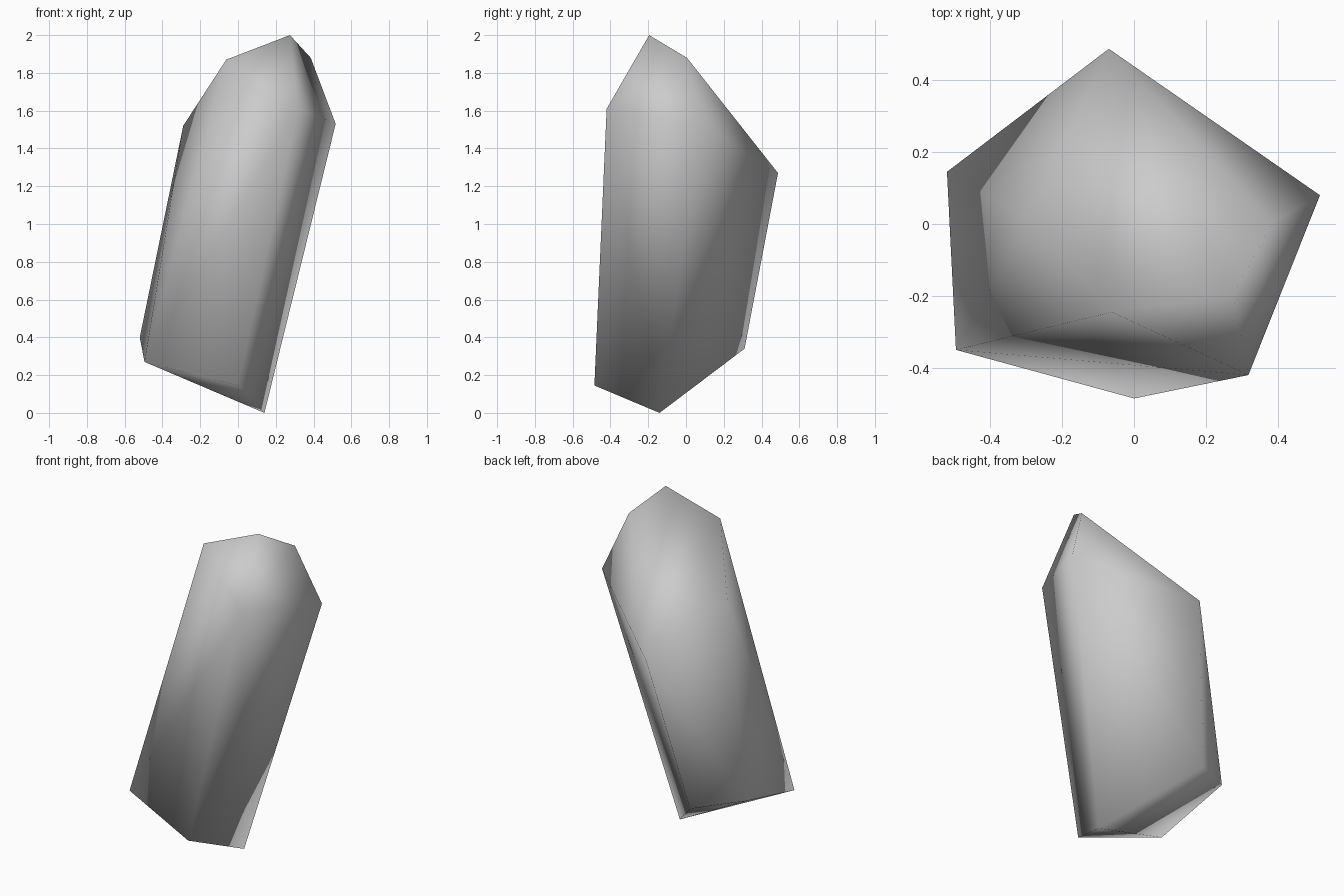
import bpy, bmesh

if "Cube" in bpy.data.objects:
    bpy.data.objects.remove(bpy.data.objects["Cube"], do_unlink=True)

# Stone colour
stone = bpy.data.materials.new("pale_grey_stone")
stone.use_nodes = True
grey = (0.6, 0.6, 0.6, 1.0)
stone.diffuse_color = grey
stone.node_tree.nodes["Principled BSDF"].inputs["Base Color"].default_value = grey

# Slanted five-sided foot of the crystal
foot = [(0, -0.485, 0.145), (-0.495, -0.35, 0.27), (-0.52, 0.145, 0.4),
        (-0.245, 0.31, 0.34), (0.14, -0.14, 0)]
# Shoulder where the five long sides end
shoulder = [(0.318, -0.42, 1.61), (-0.062, -0.245, 1.87), (-0.29, 0.01, 1.52),
            (-0.07, 0.487, 1.27), (0.517, 0.08, 1.53)]
# Ridge between the two facets of the tip
ridge = [(0.275, -0.195, 2), (0.385, 0.005, 1.88)]

# Wrap the corners in flat facets
bm = bmesh.new()
for corner in foot + shoulder + ridge:
    bm.verts.new(corner)
bmesh.ops.convex_hull(bm, input=bm.verts[:])
bmesh.ops.recalc_face_normals(bm, faces=bm.faces[:])
for face in bm.faces:
    face.smooth = True

mesh = bpy.data.meshes.new("crystal_shard")
bm.to_mesh(mesh)
bm.free()
mesh.materials.append(stone)
crystal = bpy.data.objects.new("crystal_shard", mesh)
bpy.context.collection.objects.link(crystal)
